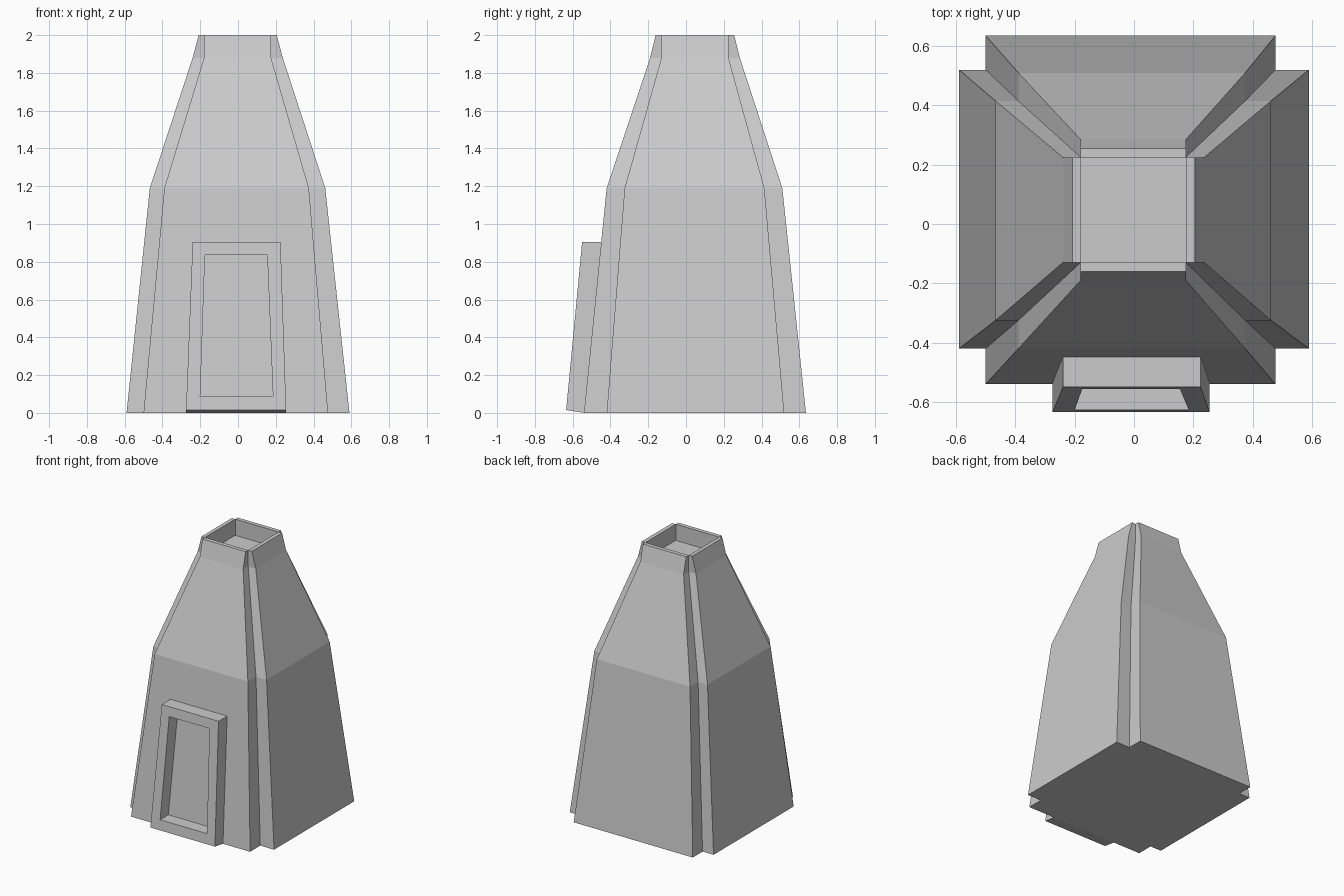
import bpy

cube = bpy.data.objects.get("Cube")
if cube:
    bpy.data.objects.remove(cube, do_unlink=True)

stone = bpy.data.materials.new("grey stone")
stone.use_nodes = True
colour = (0.6, 0.6, 0.6, 1)
stone.diffuse_color = colour
stone.node_tree.nodes["Principled BSDF"].inputs["Base Color"].default_value = colour


def make_object(name, verts, faces):
    mesh = bpy.data.meshes.new(name)
    mesh.from_pydata(verts, [], faces)
    mesh.materials.append(stone)
    mesh.update()
    obj = bpy.data.objects.new(name, mesh)
    bpy.context.collection.objects.link(obj)
    return obj


def bridge(start_a, start_b, count):
    """Quads joining two vertex loops of equal length."""
    return [(start_a + i, start_a + (i + 1) % count,
             start_b + (i + 1) % count, start_b + i) for i in range(count)]


def cross_section(z, xo, xi, yo, yi):
    """Square with notched corners: outer and inner (min, max) on each axis."""
    (a, d), (b, c) = xo, xi
    (e, h), (f, g) = yo, yi
    return [(x, y, z) for x, y in (
        (b, e), (c, e), (c, f), (d, f), (d, g), (c, g),
        (c, h), (b, h), (b, g), (a, g), (a, f), (b, f))]


# Tapering tower body with notched corners
levels = [
    (0.00, (-0.59, 0.59), (-0.50, 0.477), (-0.54, 0.635), (-0.42, 0.52)),
    (1.19, (-0.467, 0.462), (-0.39, 0.375), (-0.42, 0.51), (-0.325, 0.415)),
    (1.88, (-0.24, 0.237), (-0.18, 0.175), (-0.19, 0.285), (-0.13, 0.225)),
    (2.00, (-0.208, 0.205), (-0.18, 0.175), (-0.16, 0.255), (-0.13, 0.225)),
]
n = 12
verts, faces = [], []
for level in levels:
    verts += cross_section(*level)
for k in range(len(levels) - 1):
    faces += bridge(k * n, (k + 1) * n, n)
faces.append(tuple(reversed(range(n))))

# Thin rim, recess walls and recess floor at the top
low, top = 2 * n, 3 * n
corners = [11, 2, 5, 8]
for i, c in enumerate(corners):
    d = corners[(i + 1) % 4]
    faces.append(tuple(top + (c + j) % n for j in range(4)))
    faces.append((top + c, top + d, low + d, low + c))
faces.append(tuple(low + c for c in corners))
make_object("tower_body", verts, faces)


# Door frame standing proud of the sloping front wall
def wall_y(z):
    return -0.54 + 0.12 * z / 1.19 + 0.004


def front_y(z):
    return -0.636 + 0.095 * z


def door_loop(z0, z1, bottom, top_x, depth):
    return [(bottom[0], depth(z0), z0), (bottom[1], depth(z0), z0),
            (top_x[1], depth(z1), z1), (top_x[0], depth(z1), z1)]


outer = ((-0.275, 0.255), (-0.24, 0.225))
inner = ((-0.20, 0.185), (-0.175, 0.155))
verts = (door_loop(0.0, 0.905, *outer, wall_y)
         + door_loop(0.015, 0.905, *outer, front_y)
         + door_loop(0.09, 0.835, *inner, front_y)
         + door_loop(0.09, 0.835, *inner, wall_y))
faces = bridge(0, 4, 4) + bridge(4, 8, 4) + bridge(8, 12, 4)
make_object("door_frame", verts, faces)
